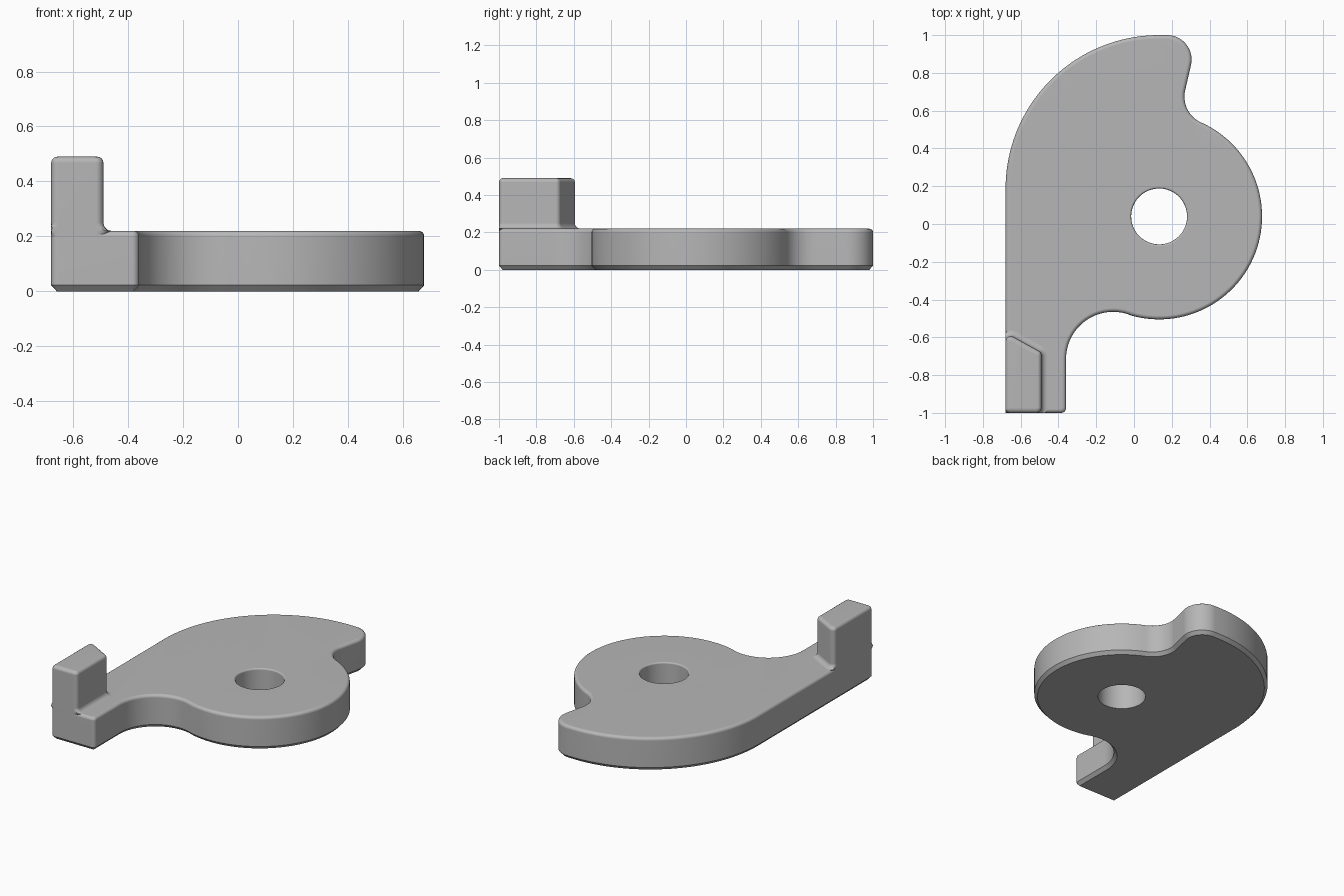
import bpy
import bmesh
from math import sin, cos, radians, pi
from mathutils import Vector

cube = bpy.data.objects.get("Cube")
if cube:
    bpy.data.objects.remove(cube, do_unlink=True)

grey = bpy.data.materials.new("plain grey")
grey.use_nodes = True
grey.diffuse_color = (0.47, 0.47, 0.47, 1)
grey.node_tree.nodes["Principled BSDF"].inputs["Base Color"].default_value = grey.diffuse_color


def arc(cx, cy, r, start, end, steps):
    angles = [radians(start + (end - start) * i / steps) for i in range(steps + 1)]
    return [Vector((cx + r * cos(a), cy + r * sin(a))) for a in angles]


def rounded(before, corner, after, r, steps=5):
    """Points that round off one convex corner."""
    p = Vector(corner)
    u = (Vector(before) - p).normalized()
    v = (Vector(after) - p).normalized()
    half = u.angle(v) / 2
    bisector = (u + v).normalized()
    centre = p + bisector * (r / sin(half))
    sweep = pi / 2 - half
    side = 1 if u.x * v.y - u.y * v.x < 0 else -1
    out = []
    for i in range(steps + 1):
        a = side * sweep * (2 * i / steps - 1)
        x, y = -bisector
        out.append(centre + r * Vector((x * cos(a) - y * sin(a), x * sin(a) + y * cos(a))))
    return out


def inset(points, d):
    """Offset a counter-clockwise outline inwards by d."""
    out = []
    for i, p in enumerate(points):
        e1 = (p - points[i - 1]).normalized()
        e2 = (points[(i + 1) % len(points)] - p).normalized()
        n1, n2 = Vector((-e1.y, e1.x)), Vector((-e2.y, e2.x))
        out.append(p + (n1 + n2) * (d / (1 + n1.dot(n2))))
    return out


def skin(bm, rings):
    """Join (outline, height) rings into a wall; return the end loops of edges."""
    loops = [[bm.verts.new((p.x, p.y, z)) for p in pts] for pts, z in rings]
    n = len(loops[0])
    for a, b in zip(loops, loops[1:]):
        for i in range(n):
            j = (i + 1) % n
            bm.faces.new((a[i], a[j], b[j], b[i]))
    return [[bm.edges.get((lp[i], lp[(i + 1) % n])) for i in range(n)]
            for lp in (loops[0], loops[-1])]


def finish(bm, name):
    bmesh.ops.recalc_face_normals(bm, faces=bm.faces)
    mesh = bpy.data.meshes.new(name)
    bm.to_mesh(mesh)
    bm.free()
    mesh.materials.append(grey)
    obj = bpy.data.objects.new(name, mesh)
    bpy.context.collection.objects.link(obj)
    bpy.ops.object.select_all(action="DESELECT")
    obj.select_set(True)
    bpy.context.view_layer.objects.active = obj
    bpy.ops.object.shade_smooth_by_angle(angle=radians(32))
    weighted = obj.modifiers.new("even_shading", "WEIGHTED_NORMAL")
    weighted.keep_sharp = True
    return obj


def top_round(outline, top, r, steps=4):
    """Rings of a quarter-round top edge."""
    return [(inset(outline, r * (1 - cos(t))), top - r * (1 - sin(t)))
            for t in (pi / 2 * i / steps for i in range(steps + 1))]


# Plate: hub, hooked tip and arm in one outline
LEFT, ARM, FRONT, TOP = -0.68, -0.36, -1.0, 0.22
HUB = (0.133, 0.04)
outline = rounded((LEFT, 0), (LEFT, FRONT), (ARM, FRONT), 0.023)
outline += rounded((LEFT, FRONT), (ARM, FRONT), (ARM, 0), 0.025)
outline += arc(-0.11, -0.715, 0.25, 180, 72, 24)
outline += arc(*HUB, 0.545, -106, 64, 56)
outline += arc(0.417, 0.674, 0.15, 246, 169, 14)
outline += arc(0.175, 0.87, 0.13, -11, 86, 16)
outline += arc(HUB[0], 0.187, 0.813, 88, 180, 40)

bm = bmesh.new()
wall = skin(bm, [(inset(outline, 0.02), 0), (outline, 0.022)] + top_round(outline, TOP, 0.02))

# Pivot hole with a softened upper rim
hole_rings = [(arc(*HUB, 0.148, 0, 352.5, 47), 0)]
for t in (0, 30, 60, 90):
    r = 0.148 + 0.01 * (1 - cos(radians(t)))
    hole_rings.append((arc(*HUB, r, 0, 352.5, 47), TOP - 0.01 * (1 - sin(radians(t)))))
bore = skin(bm, hole_rings)
for outer, inner in zip(wall, bore):
    bmesh.ops.triangle_fill(bm, edges=outer + inner, use_beauty=True)
finish(bm, "plate")

# Post: slanted back, rounded top, fillet flaring into the plate
corners = [(LEFT, FRONT), (-0.49, FRONT), (-0.49, -0.68), (LEFT, -0.575)]
post = []
for i, c in enumerate(corners):
    post += rounded(corners[i - 1], c, corners[(i + 1) % 4], 0.027 if i else 0.023)


def flare(d):
    return [Vector((max(p.x, LEFT), max(p.y, FRONT))) for p in inset(post, -d)]


FILLET = 0.03
rings = [(post, TOP - 0.02), (flare(FILLET), TOP)]
for i in range(1, 6):
    t = pi / 2 * i / 5
    rings.append((flare(FILLET * (1 - sin(t))), TOP + FILLET * (1 - cos(t))))
rings += top_round(post, 0.49, 0.022)
bm = bmesh.new()
for loop in skin(bm, rings):
    bmesh.ops.triangle_fill(bm, edges=loop, use_beauty=True)
finish(bm, "post")
